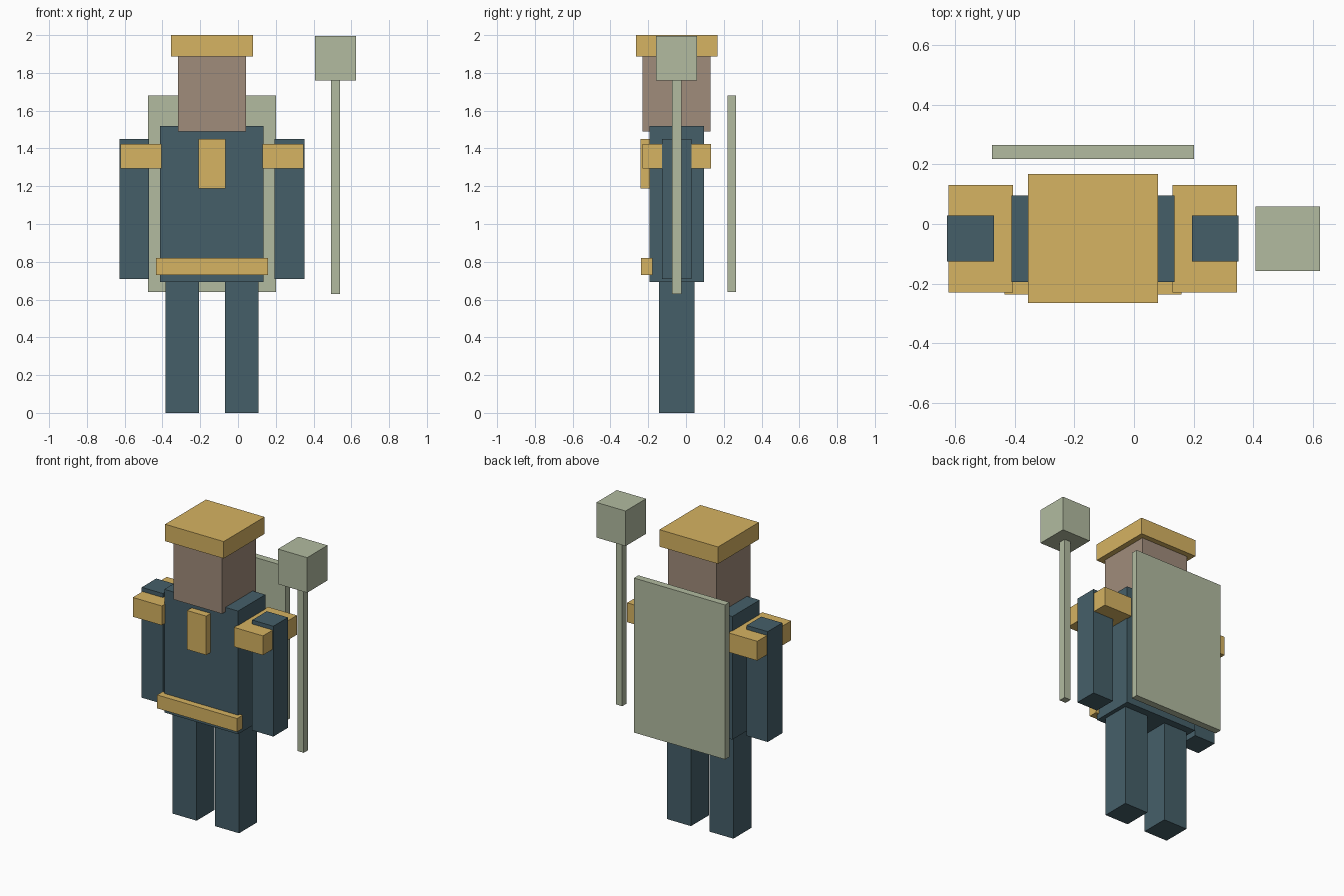
import bpy, bmesh
from mathutils import Vector

if "Cube" in bpy.data.objects:
    bpy.data.objects.remove(bpy.data.objects["Cube"])

CX, CY = -0.138, -0.049   # body axis


def material(name, hex_code):
    rgb = [int(hex_code[i:i + 2], 16) / 255 for i in (0, 2, 4)]
    linear = [c / 12.92 if c <= 0.04045 else ((c + 0.055) / 1.055) ** 2.4 for c in rgb]
    mat = bpy.data.materials.new(name)
    mat.diffuse_color = (*linear, 1)
    mat.use_nodes = True
    mat.node_tree.nodes["Principled BSDF"].inputs["Base Color"].default_value = mat.diffuse_color
    return mat


CLOTH = material("dark_cloth", "455F69")
GOLD = material("gold", "D6B362")
SKIN = material("skin", "A08C7B")
SAGE = material("sage", "B2BBA0")


def box(name, mat, x, y, z):
    """Flat-faced box from (min, max) ranges on each axis."""
    bm = bmesh.new()
    bmesh.ops.create_cube(bm, size=1)
    ranges = (x, y, z)
    bmesh.ops.scale(bm, verts=bm.verts, vec=Vector([b - a for a, b in ranges]))
    mesh = bpy.data.meshes.new(name)
    bm.to_mesh(mesh)
    bm.free()
    mesh.materials.append(mat)
    obj = bpy.data.objects.new(name, mesh)
    obj.location = [(a + b) / 2 for a, b in ranges]
    bpy.context.collection.objects.link(obj)
    return obj


def around(centre, width):
    return centre - width / 2, centre + width / 2


# Head, hat and torso
box("torso", CLOTH, around(CX, 0.548), around(CY, 0.29), (0.692, 1.52))
box("head", SKIN, around(CX, 0.36), around(CY, 0.36), (1.49, 1.89))
box("hat", GOLD, around(CX, 0.436), around(CY, 0.434), (1.886, 2.0))

# Paired limbs and shoulder pads
for side, s in (("left", 1), ("right", -1)):
    box(f"leg_{side}", CLOTH, around(CX + s * 0.158, 0.178), around(CY, 0.19), (0, 0.698))
    box(f"arm_{side}", CLOTH, around(CX + s * 0.411, 0.157), around(CY, 0.155), (0.708, 1.45))
    box(f"shoulder_pad_{side}", GOLD, around(CX + s * 0.376, 0.216), around(CY, 0.361), (1.293, 1.423))

# Front trim
box("chest_plate", GOLD, around(CX, 0.142), (-0.242, -0.192), (1.188, 1.45))
box("belt", GOLD, around(CX, 0.594), (-0.237, -0.177), (0.73, 0.82))

# Back panel
box("back_panel", SAGE, around(CX, 0.678), (0.219, 0.266), (0.641, 1.68))

# Staff held beside the body
box("staff_shaft", SAGE, around(0.516, 0.048), around(CY, 0.048), (0.629, 1.77))
box("staff_head", SAGE, around(0.516, 0.217), around(CY, 0.217), (1.76, 1.996))
